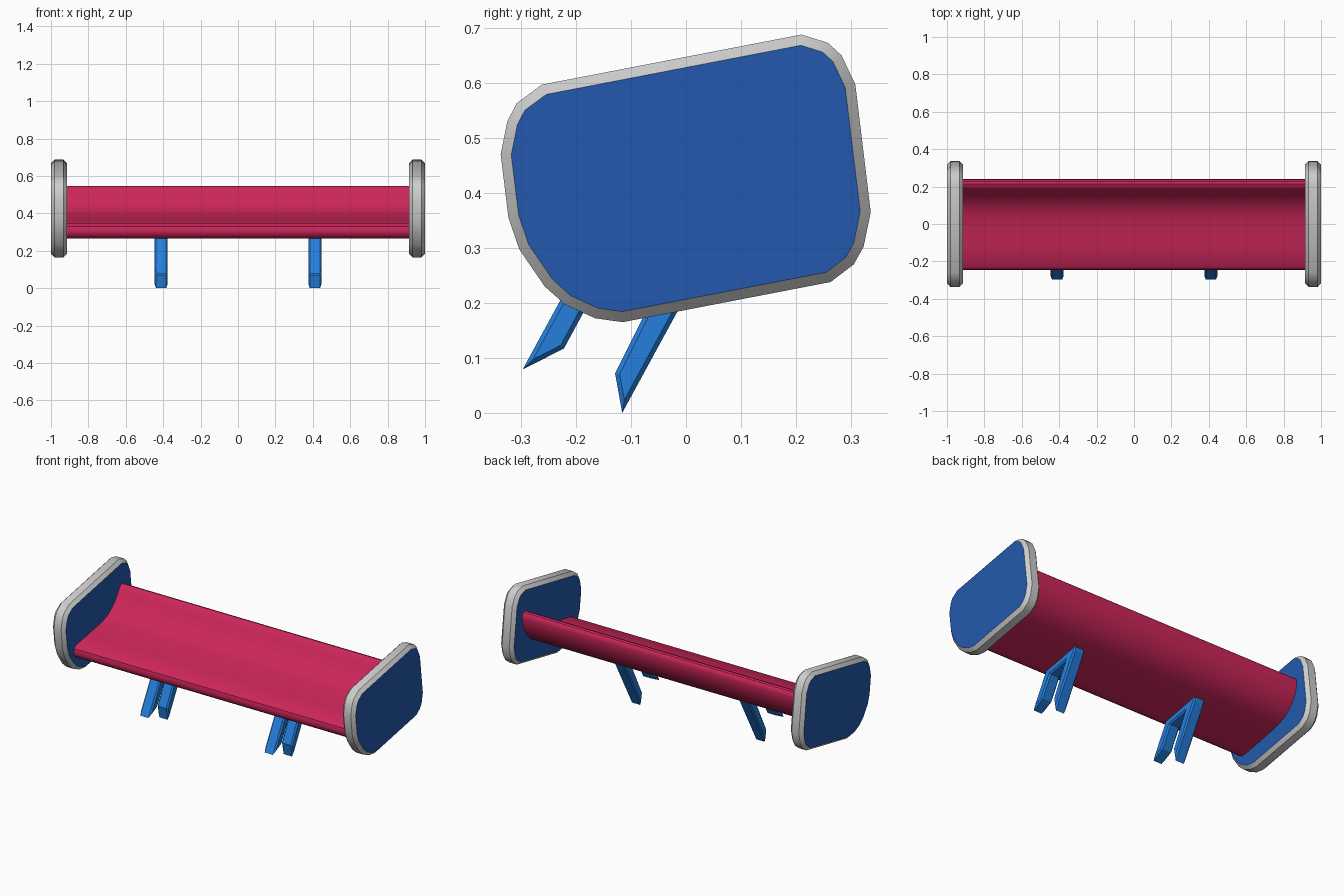
import bpy, bmesh

if "Cube" in bpy.data.objects:
    bpy.data.objects.remove(bpy.data.objects["Cube"])


def material(name, rgb):
    """Flat colour given as sRGB 0-255."""
    m = bpy.data.materials.new(name)
    lin = [((c / 255 + 0.055) / 1.055) ** 2.4 for c in rgb]
    m.diffuse_color = (*lin, 1)
    m.use_nodes = True
    m.node_tree.nodes["Principled BSDF"].inputs["Base Color"].default_value = m.diffuse_color
    return m


RED = material("crimson", (205, 38, 90))
STRUT = material("bright blue", (36, 126, 220))
PANEL = material("deep blue", (35, 89, 174))
RIM = material("light grey", (205, 205, 206))


def prism(name, profile, x0, x1, mats, chamfer=0.0):
    """Extrude a (y, z) profile along x, optionally chamfering the cap edges."""
    bm = bmesh.new()
    face = bm.faces.new([bm.verts.new((x0, y, z)) for y, z in profile])
    ext = bmesh.ops.extrude_face_region(bm, geom=[face])["geom"]
    verts = [g for g in ext if isinstance(g, bmesh.types.BMVert)]
    bmesh.ops.translate(bm, verts=verts, vec=(x1 - x0, 0, 0))
    bmesh.ops.recalc_face_normals(bm, faces=bm.faces)
    if chamfer:
        rims = [e for e in bm.edges
                if abs(e.verts[0].co.x - e.verts[1].co.x) < 1e-6]
        bmesh.ops.bevel(bm, geom=rims, offset=chamfer, segments=1,
                        affect='EDGES', clamp_overlap=True)
    # caps take the second material where there is one
    if len(mats) > 1:
        bm.normal_update()
        for f in bm.faces:
            f.material_index = 1 if abs(f.normal.x) > 0.99 else 0
    me = bpy.data.meshes.new(name)
    bm.to_mesh(me)
    bm.free()
    for m in mats:
        me.materials.append(m)
    ob = bpy.data.objects.new(name, me)
    bpy.context.collection.objects.link(ob)
    return ob


def smooth(ob, angle):
    bpy.ops.object.select_all(action='DESELECT')
    ob.select_set(True)
    bpy.context.view_layer.objects.active = ob
    bpy.ops.object.shade_smooth_by_angle(angle=angle)


# Wing blade: rounded nose, sloping deck, upswept rounded trailing edge
wing = [
    (-0.222, 0.345), (-0.12, 0.362), (-0.02, 0.381), (0.04, 0.395),
    (0.08, 0.411), (0.115, 0.435), (0.145, 0.466), (0.17, 0.500),
    (0.188, 0.529), (0.200, 0.541), (0.214, 0.546), (0.228, 0.542),
    (0.237, 0.531), (0.240, 0.515), (0.236, 0.482), (0.225, 0.445),
    (0.205, 0.408), (0.175, 0.373), (0.135, 0.344), (0.09, 0.325),
    (0.03, 0.309), (-0.05, 0.292), (-0.13, 0.276), (-0.19, 0.265),
    (-0.212, 0.267), (-0.230, 0.277), (-0.242, 0.293), (-0.245, 0.311),
    (-0.240, 0.330),
]
smooth(prism("wing", wing, -0.93, 0.93, [RED]), 0.6)

# End plates: tilted rounded slabs with a grey chamfered rim and blue faces
plate = [
    (-0.262, 0.597), (0.21, 0.688), (0.258, 0.673), (0.283, 0.65),
    (0.308, 0.597), (0.336, 0.365), (0.323, 0.302), (0.305, 0.27),
    (0.263, 0.238), (-0.115, 0.165), (-0.165, 0.172), (-0.22, 0.197),
    (-0.257, 0.23), (-0.303, 0.297), (-0.323, 0.355), (-0.337, 0.47),
    (-0.325, 0.53), (-0.308, 0.563),
]

# Mounting brackets: two slanted struts joined by a bar under the wing
bracket = [
    (-0.297, 0.079), (-0.222, 0.117), (-0.157, 0.237), (-0.035, 0.260),
    (-0.129, 0.072), (-0.116, 0.0), (0.042, 0.290), (0.048, 0.325),
    (-0.17, 0.290), (-0.192, 0.272),
]

for side, s in (("left", -1), ("right", 1)):
    smooth(prism(side + "_end_plate", plate, s * 0.915, s * 1.0,
                 [RIM, PANEL], 0.019), 0.5)
    prism(side + "_bracket", bracket, s * 0.376, s * 0.446, [STRUT], 0.008)
